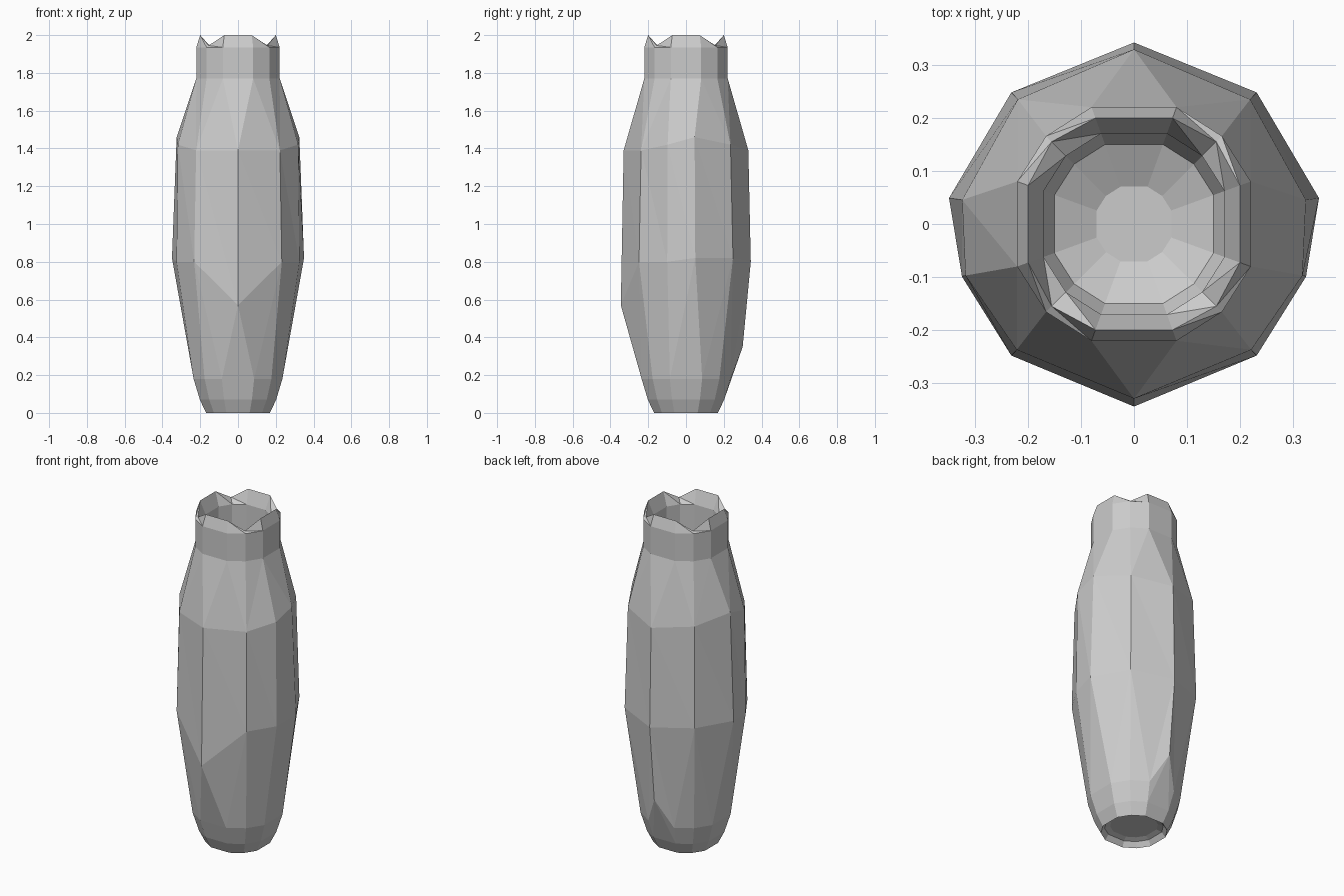
import bpy, bmesh
from math import sin, cos, radians

if "Cube" in bpy.data.objects:
    bpy.data.objects.remove(bpy.data.objects["Cube"])

bm = bmesh.new()


def ring(half):
    """Closed ring from its right half (angle, radius, height), mirrored in x."""
    pts = list(half) + [(180 - a, r, z) for a, r, z in reversed(half) if abs(a) != 90]
    return [(a, bm.verts.new((r * cos(radians(a)), r * sin(radians(a)), z)))
            for a, r, z in pts]


NECK = (-70, -45, -20, 20, 45, 70)


def round12(r, z):
    return ring([(a, r, z) for a in NECK])


def stitch(A, B):
    """Triangulate between two rings with differing side counts."""
    i = j = 0
    n, m = len(A), len(B)

    def ang(R, k):
        return R[k % len(R)][0] + 360 * (k // len(R))
    while i < n or j < m:
        a, b = A[i % n][1], B[j % m][1]
        step_a = j >= m or (i < n and
                            ang(A, i) + ang(A, i + 1) <= ang(B, j) + ang(B, j + 1))
        if step_a:
            bm.faces.new((a, A[(i + 1) % n][1], b))
            i += 1
        else:
            bm.faces.new((a, B[(j + 1) % m][1], b))
            j += 1


def body(inset, lift):
    """Faceted belly: staggered low and high rings."""
    low = [(-90, .345, .57), (-47, .34, .8), (-17, .34, .8),
           (8, .353, .82), (47, .34, .82), (90, .343, .8)]
    high = [(-90, .33, 1.39), (-47, .325, 1.39), (-17, .333, 1.42),
            (8, .328, 1.46), (47, .322, 1.42), (90, .33, 1.39)]
    return [ring([(a, r - inset, z + lift) for a, r, z in h]) for h in (low, high)]


# recessed underside and foot
rings = [round12(.13, .04), round12(.16, .03), round12(.18, 0), round12(.215, .07)]
rings.append(ring([(a, .25, .18) for a in NECK] + [(90, .3, .35)]))
# belly, neck and scalloped rim
rings += body(0, 0)
rings += [round12(.235, 1.77), round12(.235, 1.935)]
rings.append(ring([(a, .22 if abs(a) == 45 else .213,
                    1.945 if abs(a) == 45 else 2.0) for a in NECK]))
# inside wall and bowl floor
rings += [round12(.182, 1.92), round12(.182, 1.76)]
rings += reversed(body(.045, 0))
rings += [round12(.205, .2), round12(.16, .1), round12(.075, .06)]

for lower, upper in zip(rings, rings[1:]):
    stitch(lower, upper)
for end in (rings[0], rings[-1]):
    bm.faces.new([v for _, v in end])
bmesh.ops.recalc_face_normals(bm, faces=bm.faces)

mesh = bpy.data.meshes.new("vase")
bm.to_mesh(mesh)
bm.free()
vase = bpy.data.objects.new("vase", mesh)
bpy.context.collection.objects.link(vase)
